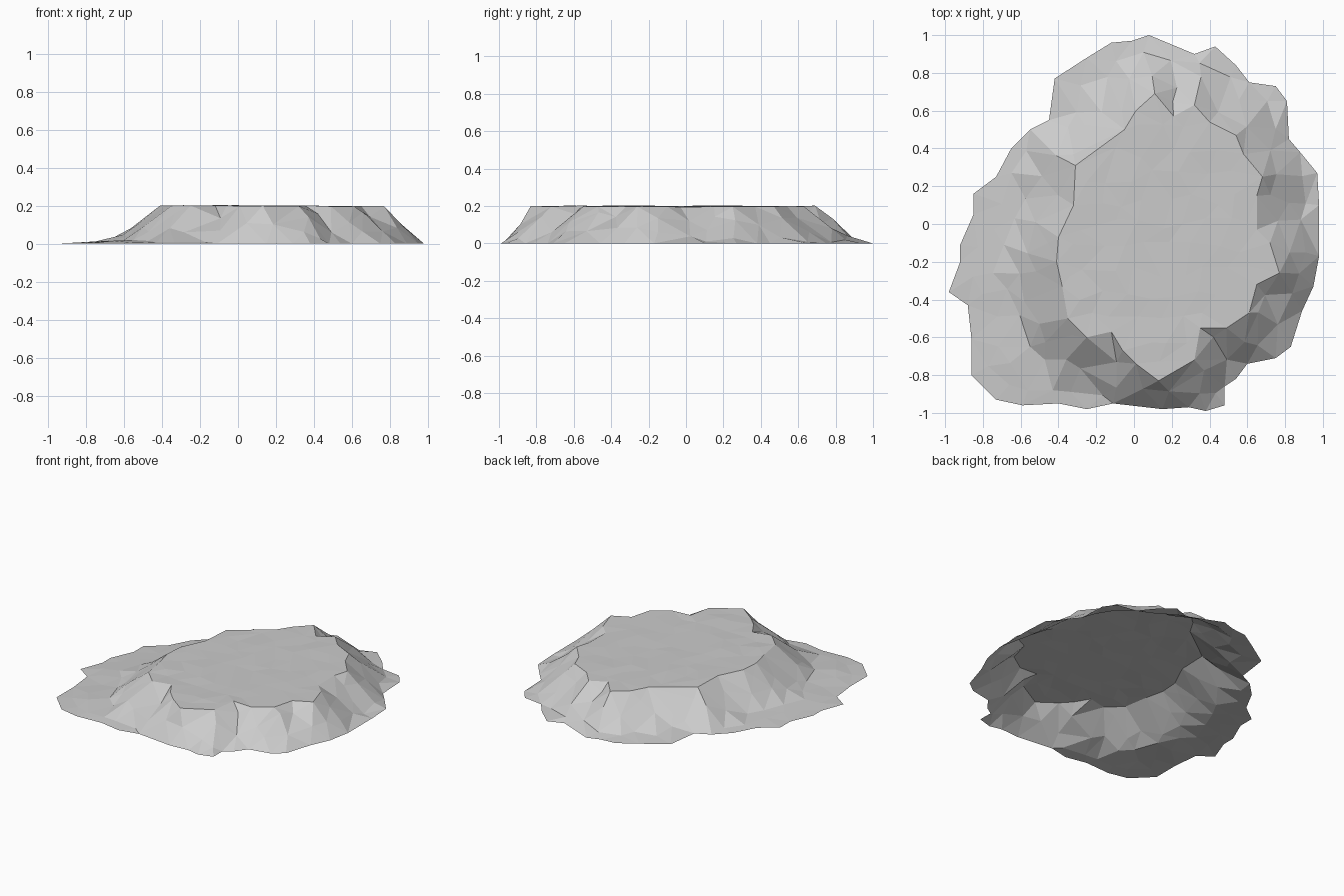
import bpy
import bmesh
import random
from math import hypot
from mathutils import Vector, noise
from mathutils.geometry import delaunay_2d_cdt, intersect_point_line

random.seed(4)
if "Cube" in bpy.data.objects:
    bpy.data.objects.remove(bpy.data.objects["Cube"])

TOP = 0.2          # plateau height
SLOPE_RUN = 0.24   # widest run of the steep slope before the flat apron


def loop(coords):
    """Turn flat x, y percentages into a closed loop of 2D points."""
    return [Vector((x, y)) / 100 for x, y in zip(coords[::2], coords[1::2])]


def loop_edges(start, count):
    return [(start + i, start + (i + 1) % count) for i in range(count)]


def distance_to(point, outline):
    """Shortest distance from a point to a closed loop."""
    best = 9.0
    for a, b in zip(outline, outline[1:] + outline[:1]):
        near, factor = intersect_point_line(point, a, b)
        factor = min(max(factor, 0), 1)
        best = min(best, (point - a.lerp(b, factor)).length)
    return best


def is_inside(point, outline):
    """Even-odd test of a point against a closed loop."""
    inside = False
    for a, b in zip(outline, outline[1:] + outline[:1]):
        if (a.y > point.y) != (b.y > point.y):
            crossing = a.x + (point.y - a.y) * (b.x - a.x) / (b.y - a.y)
            if point.x < crossing:
                inside = not inside
    return inside


# Ragged foot of the mound, clockwise from the back
foot = loop([
    8, 100, 32, 90, 43, 94, 54, 84, 61, 75, 75, 73, 81, 65, 82, 45,
    88, 38, 97, 27, 98, 10, 98, -17, 95, -33, 89, -46, 83, -65, 75, -71,
    60, -74, 54, -82, 48, -86, 48, -96, 38, -99, 29, -97, 15, -98, -11, -95,
    -25, -98, -40, -95, -59, -96, -73, -93, -86, -80, -86, -61, -88, -43,
    -98, -36, -92, -20, -92, -11, -85, 5, -85, 16, -73, 25, -65, 40,
    -55, 50, -45, 55, -42, 77, -25, 88, -12, 96, -1, 97])

# Ragged rim of the plateau, clockwise from the back
rim = loop([
    11, 69, 21, 57, 32, 63, 40, 54, 54, 47, 58, 37, 68, 25, 65, 15,
    65, -3, 72, -10, 77, -26, 65, -32, 61, -47, 49, -55, 35, -55, 32, -72,
    13, -83, 1, -74, -6, -67, -12, -57, -25, -60, -35, -50, -38, -33,
    -41, -20, -40, -7, -32, 10, -31, 31, -5, 50, 1, 60])


def height(point):
    """Flat plateau, steep slope below the rim, thin apron out to the foot."""
    to_rim = distance_to(point, rim)
    to_foot = distance_to(point, foot)
    wobble = noise.noise(Vector((point.x * 7, point.y * 7, 0)))
    if to_rim < 0.001 or is_inside(point, rim):
        return TOP + 0.006 * wobble - 0.004 * point.x
    if to_foot < 0.001:
        return 0.0
    width = to_rim + to_foot
    steep = max(0, 1 - to_rim / min(width, SLOPE_RUN))
    apron = to_foot / width
    bump = 0.03 * wobble * min(1, to_foot / 0.1) * (0.3 + steep)
    return max(0.003, 0.165 * steep + 0.035 * apron + bump)


# Loose points that break the surface into irregular facets
loose = []
STEP = 0.125
for row in range(-8, 9):
    for column in range(-8, 9):
        shift = STEP / 2 if row % 2 else 0
        p = Vector((column * STEP + shift + random.uniform(-0.035, 0.035),
                    row * STEP + random.uniform(-0.035, 0.035)))
        clear = min(distance_to(p, foot), distance_to(p, rim)) > 0.045
        if clear and is_inside(p, foot):
            loose.append(p)

# Triangulate between foot, rim and loose points
result = delaunay_2d_cdt(
    foot + rim + loose,
    loop_edges(0, len(foot)) + loop_edges(len(foot), len(rim)),
    [], 1, 0.00001)
flat_points, triangles = result[0], result[2]

# Raise the triangles into an open terrain sheet
bm = bmesh.new()
verts = [bm.verts.new((p.x, p.y, height(p))) for p in flat_points]
for triangle in triangles:
    centre = sum((flat_points[i] for i in triangle), Vector((0, 0))) / 3
    if is_inside(centre, foot):
        bm.faces.new([verts[i] for i in triangle])
bm.normal_update()
for face in bm.faces:
    if face.normal.z < 0:
        face.normal_flip()

mesh = bpy.data.meshes.new("rock_mound")
bm.to_mesh(mesh)
bm.free()
mound = bpy.data.objects.new("rock_mound", mesh)
bpy.context.scene.collection.objects.link(mound)

# Single stone colour
stone = bpy.data.materials.new("stone_grey")
stone.use_nodes = True
colour = (0.6, 0.6, 0.6, 1)
stone.diffuse_color = colour
stone.node_tree.nodes["Principled BSDF"].inputs["Base Color"].default_value = colour
mesh.materials.append(stone)
